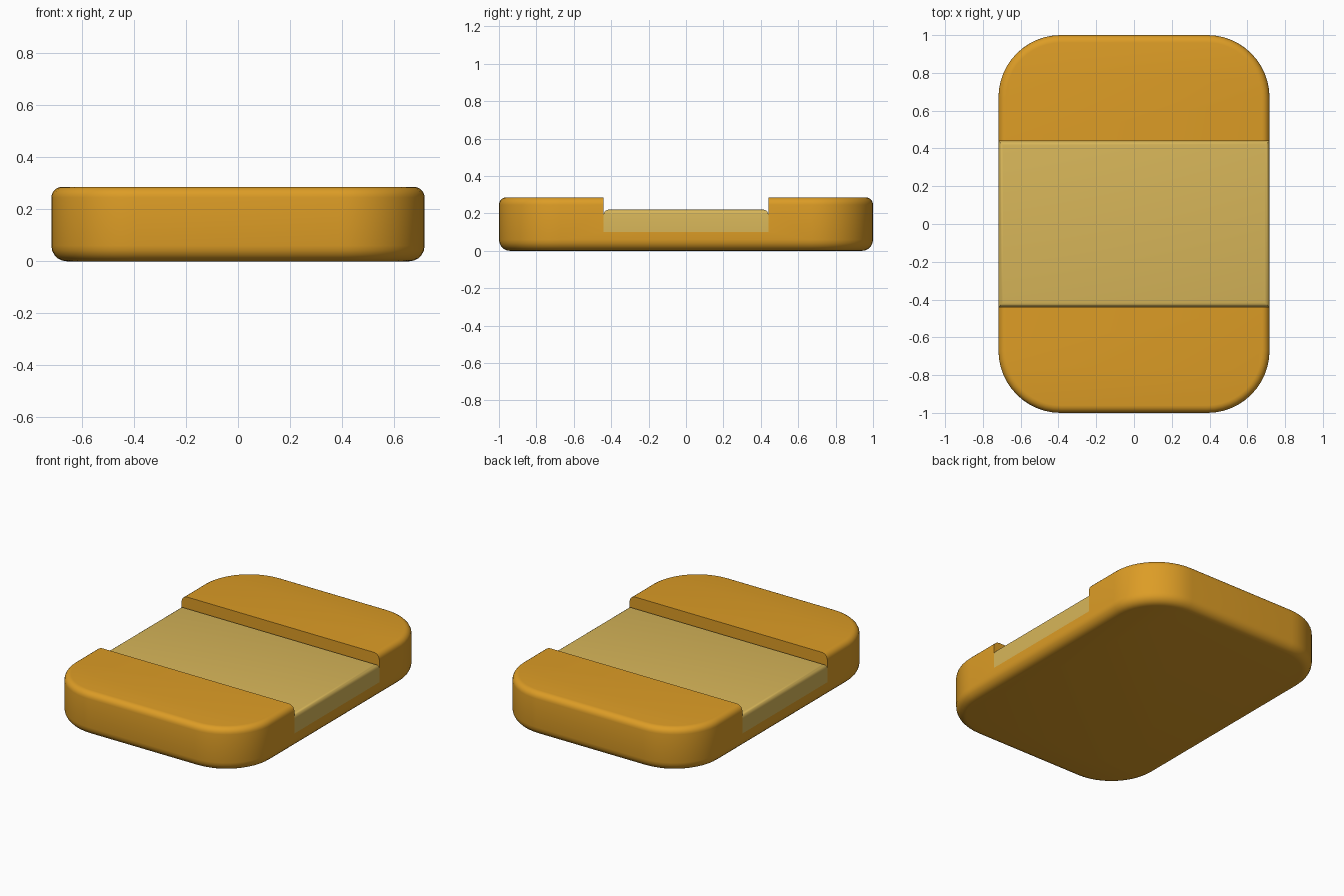
import bpy
import bmesh

if "Cube" in bpy.data.objects:
    bpy.data.objects.remove(bpy.data.objects["Cube"], do_unlink=True)

WIDTH, LENGTH, HEIGHT = 1.435, 2.0, 0.286
SLOT, FLOOR, PAD_TOP = 0.88, 0.10, 0.22


def material(name, color):
    mat = bpy.data.materials.new(name)
    mat.use_nodes = True
    mat.diffuse_color = color
    mat.node_tree.nodes["Principled BSDF"].inputs["Base Color"].default_value = color
    return mat


def box(width, length, low, high):
    bm = bmesh.new()
    bmesh.ops.create_cube(bm, size=1)
    bmesh.ops.scale(bm, vec=(width, length, high - low), verts=bm.verts)
    bmesh.ops.translate(bm, vec=(0, 0, (low + high) / 2), verts=bm.verts)
    return bm


def bevel(bm, edges, radius, segments):
    bmesh.ops.bevel(bm, geom=edges, offset=radius, segments=segments,
                    profile=0.5, affect='EDGES', clamp_overlap=True)


def upright(bm):
    return [e for e in bm.edges if abs(e.verts[0].co.z - e.verts[1].co.z) > 0.05]


def rim(bm, z):
    return [e for e in bm.edges if all(abs(v.co.z - z) < 0.001 for v in e.verts)]


def add_object(name, bm, mat=None):
    mesh = bpy.data.meshes.new(name)
    bm.to_mesh(mesh)
    bm.free()
    obj = bpy.data.objects.new(name, mesh)
    bpy.context.collection.objects.link(obj)
    if mat:
        mesh.materials.append(mat)
    return obj


def activate(obj):
    bpy.ops.object.select_all(action='DESELECT')
    obj.select_set(True)
    bpy.context.view_layer.objects.active = obj


amber = material("amber", (0.72, 0.335, 0.019, 1))
pale_gold = material("pale gold", (0.68, 0.465, 0.10, 1))

# Rounded body with a softer lower rim
bm = box(WIDTH, LENGTH, 0, HEIGHT)
bevel(bm, upright(bm), 0.33, 12)
bevel(bm, rim(bm, HEIGHT), 0.04, 5)
bevel(bm, rim(bm, 0), 0.06, 5)
body = add_object("body", bm, amber)

# Slot across the middle of the body
cutter = add_object("slot_cutter", box(WIDTH + 1, SLOT, FLOOR, HEIGHT + 1))
cutter.hide_render = True
activate(body)
cut = body.modifiers.new("slot", 'BOOLEAN')
cut.operation = 'DIFFERENCE'
cut.solver = 'EXACT'
cut.object = cutter
bpy.ops.object.modifier_apply(modifier=cut.name)
bpy.data.objects.remove(cutter, do_unlink=True)

# Inset pad with rounded top edges, flush with the body sides
bm = box(WIDTH, SLOT, FLOOR, PAD_TOP)
bevel(bm, rim(bm, PAD_TOP), 0.025, 4)
pad = add_object("inset_pad", bm, pale_gold)

for obj in (body, pad):
    activate(obj)
    bpy.ops.object.shade_smooth_by_angle()
